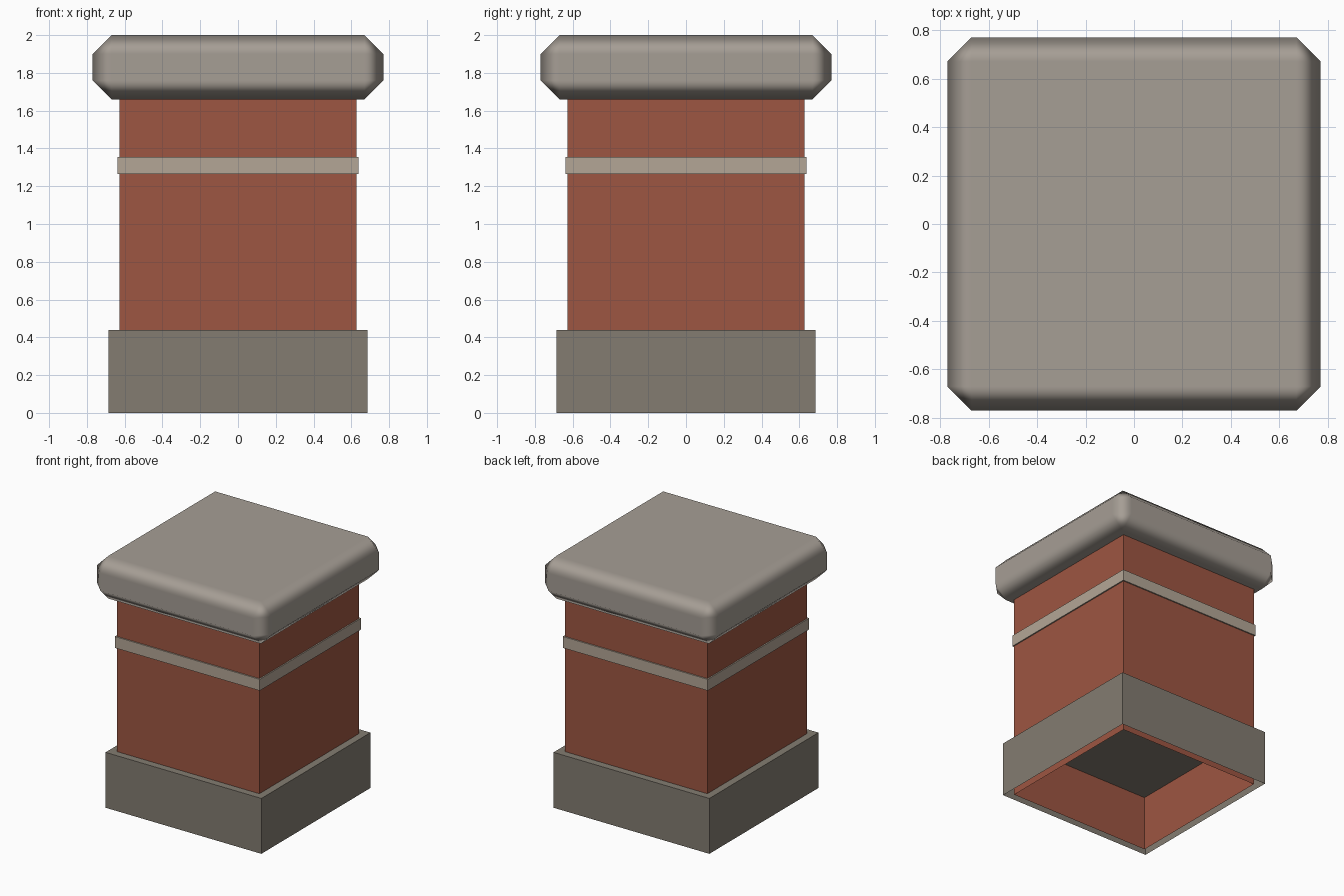
import bpy
import bmesh

if "Cube" in bpy.data.objects:
    bpy.data.objects.remove(bpy.data.objects["Cube"])


def material(name, rgb):
    mat = bpy.data.materials.new(name)
    mat.diffuse_color = (*rgb, 1.0)
    mat.use_nodes = True
    mat.node_tree.nodes["Principled BSDF"].inputs["Base Color"].default_value = mat.diffuse_color
    return mat


def block(name, half, z0, z1, mat, open_bottom=False, open_top=False):
    """Square block, optionally without its bottom or top face."""
    bm = bmesh.new()
    bmesh.ops.create_cube(bm, size=1.0)
    for v in bm.verts:
        v.co.x *= 2 * half
        v.co.y *= 2 * half
        v.co.z = z1 if v.co.z > 0 else z0
    bm.normal_update()
    drop = [f for f in bm.faces
            if (open_bottom and f.normal.z < -0.5) or (open_top and f.normal.z > 0.5)]
    bmesh.ops.delete(bm, geom=drop, context='FACES_ONLY')
    mesh = bpy.data.meshes.new(name)
    bm.to_mesh(mesh)
    bm.free()
    obj = bpy.data.objects.new(name, mesh)
    bpy.context.collection.objects.link(obj)
    mesh.materials.append(mat)
    return obj


brick = material("brick", (0.337, 0.093, 0.054))
dark_stone = material("dark_stone", (0.227, 0.202, 0.165))
cap_stone = material("cap_stone", (0.381, 0.342, 0.301))
band_stone = material("band_stone", (0.456, 0.381, 0.305))

# Plinth and brick shaft, both open underneath
block("plinth", 0.685, 0.0, 0.44, dark_stone, open_bottom=True)
block("brick_shaft", 0.627, 0.0, 1.66, brick, open_bottom=True, open_top=True)

# Thin stone band around the shaft
block("stone_band", 0.637, 1.265, 1.355, band_stone)

# Cap with chamfered edges, smooth shaded but flat on the big faces
cap = block("cap_stone", 0.77, 1.66, 2.0, cap_stone)
cap.data.shade_smooth()
bevel = cap.modifiers.new("chamfer", 'BEVEL')
bevel.width = 0.1
bevel.segments = 1
bevel.limit_method = 'NONE'
bevel.harden_normals = True
